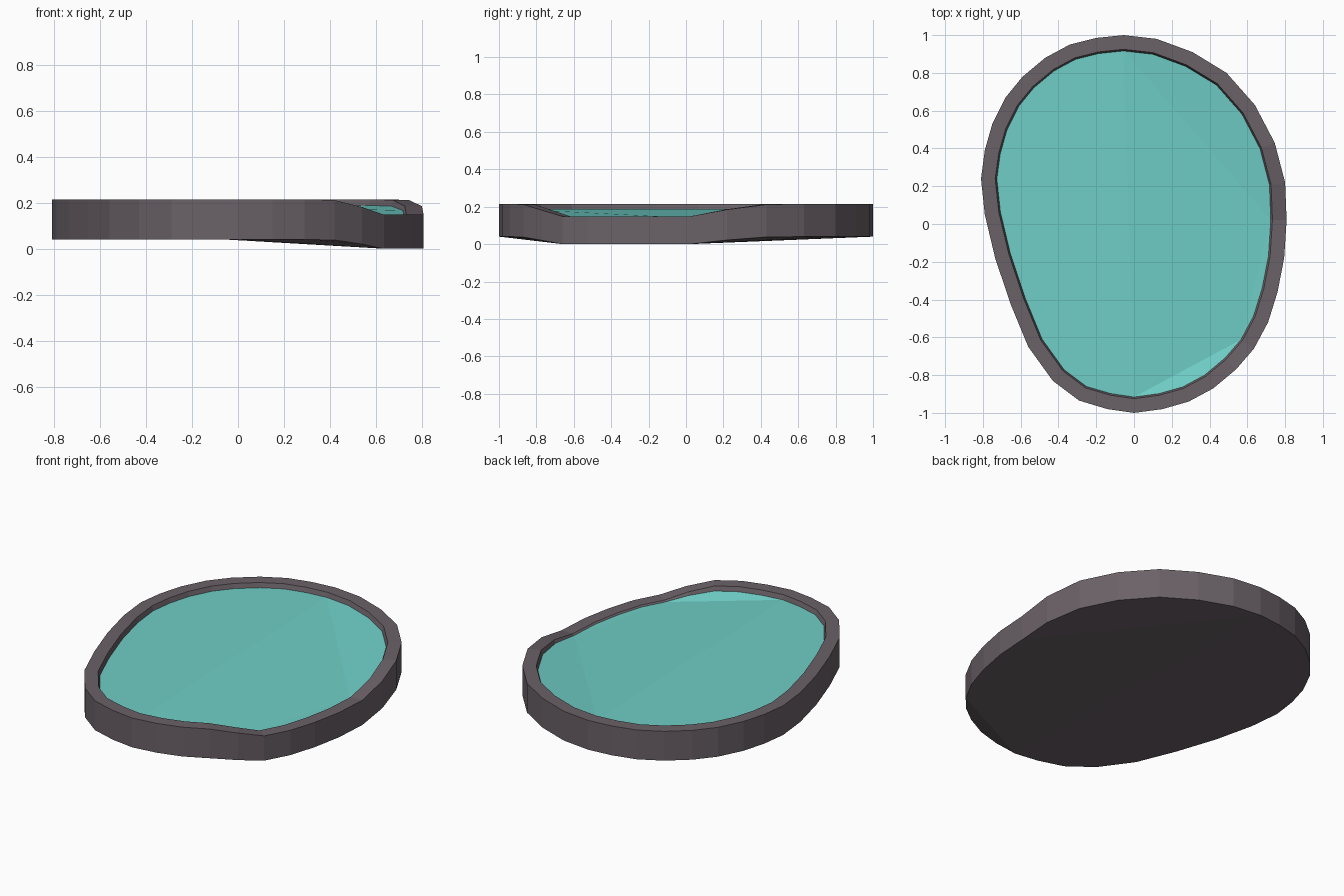
import bpy
import bmesh
from mathutils import Vector

cube = bpy.data.objects.get("Cube")
if cube:
    bpy.data.objects.remove(cube, do_unlink=True)

# Lopsided egg outline, clockwise from the back
OUTLINE = [Vector(p) for p in (
    (-.055, 1), (.12, .98), (.31, .91), (.49, .8), (.64, .63), (.745, .43), (.8, .22), (.808, .02),
    (.795, -.18), (.76, -.36), (.71, -.52), (.635, -.66), (.54, -.77), (.42, -.87), (.29, -.94), (.15, -.98),
    (0, -1), (-.14, -.98), (-.29, -.935), (-.43, -.83), (-.56, -.65), (-.655, -.42), (-.735, -.18), (-.79, .05),
    (-.81, .24), (-.79, .39), (-.75, .53), (-.68, .67), (-.59, .78), (-.47, .88), (-.34, .95), (-.2, .985))]
COUNT = len(OUTLINE)
DIP_START, DIP_END = 7, 11           # outline points on the lowered side
DIP = {5: .05, 6: .45, 12: .5, 13: .05}
DIP.update({i: 1 for i in range(DIP_START, DIP_END + 1)})


def material(name, color):
    mat = bpy.data.materials.new(name)
    mat.use_nodes = True
    mat.diffuse_color = (*color, 1)
    mat.node_tree.nodes["Principled BSDF"].inputs["Base Color"].default_value = (*color, 1)
    return mat


def add_loop(bm, inset, height, drop):
    """Outline moved inwards, with the lowered side dropped."""
    verts = []
    for i, p in enumerate(OUTLINE):
        a = (p - OUTLINE[i - 1]).normalized()
        b = (OUTLINE[(i + 1) % COUNT] - p).normalized()
        along = (a + b).normalized()
        inward = Vector((along.y, -along.x))
        q = p + inward * inset
        verts.append(bm.verts.new((q.x, q.y, height - drop * DIP.get(i, 0))))
    return verts


def add_cap(bm, loop, upward):
    """Cap split along the fold lines beside the lowered side."""
    front, back = 16, 0
    parts = [loop[DIP_START:DIP_END + 1],
             loop[back:DIP_START + 1],
             loop[DIP_END:front + 1],
             [loop[back], loop[DIP_START], loop[DIP_END], loop[front]],
             loop[front:] + [loop[back]]]
    for part in parts:
        bm.faces.new(part[::-1] if upward else part)


def finish(bm, name, mat):
    mesh = bpy.data.meshes.new(name)
    bm.to_mesh(mesh)
    bm.free()
    mesh.materials.append(mat)
    obj = bpy.data.objects.new(name, mesh)
    bpy.context.collection.objects.link(obj)
    return obj


# Stone basin: underside, outer wall, rim and inner wall
bm = bmesh.new()
loops = [add_loop(bm, 0, .04, .04),
         add_loop(bm, 0, .215, .067),
         add_loop(bm, .075, .215, .067),
         add_loop(bm, .084, .188, .048)]
for low, high in zip(loops, loops[1:]):
    for i in range(COUNT):
        j = (i + 1) % COUNT
        bm.faces.new((low[j], low[i], high[i], high[j]))
add_cap(bm, loops[0], False)
bmesh.ops.recalc_face_normals(bm, faces=bm.faces)
finish(bm, "basin", material("dark grey stone", (.144, .12, .136)))

# Water surface
bm = bmesh.new()
add_cap(bm, add_loop(bm, .084, .188, .048), True)
finish(bm, "water_surface", material("turquoise water", (.16, .62, .57)))
